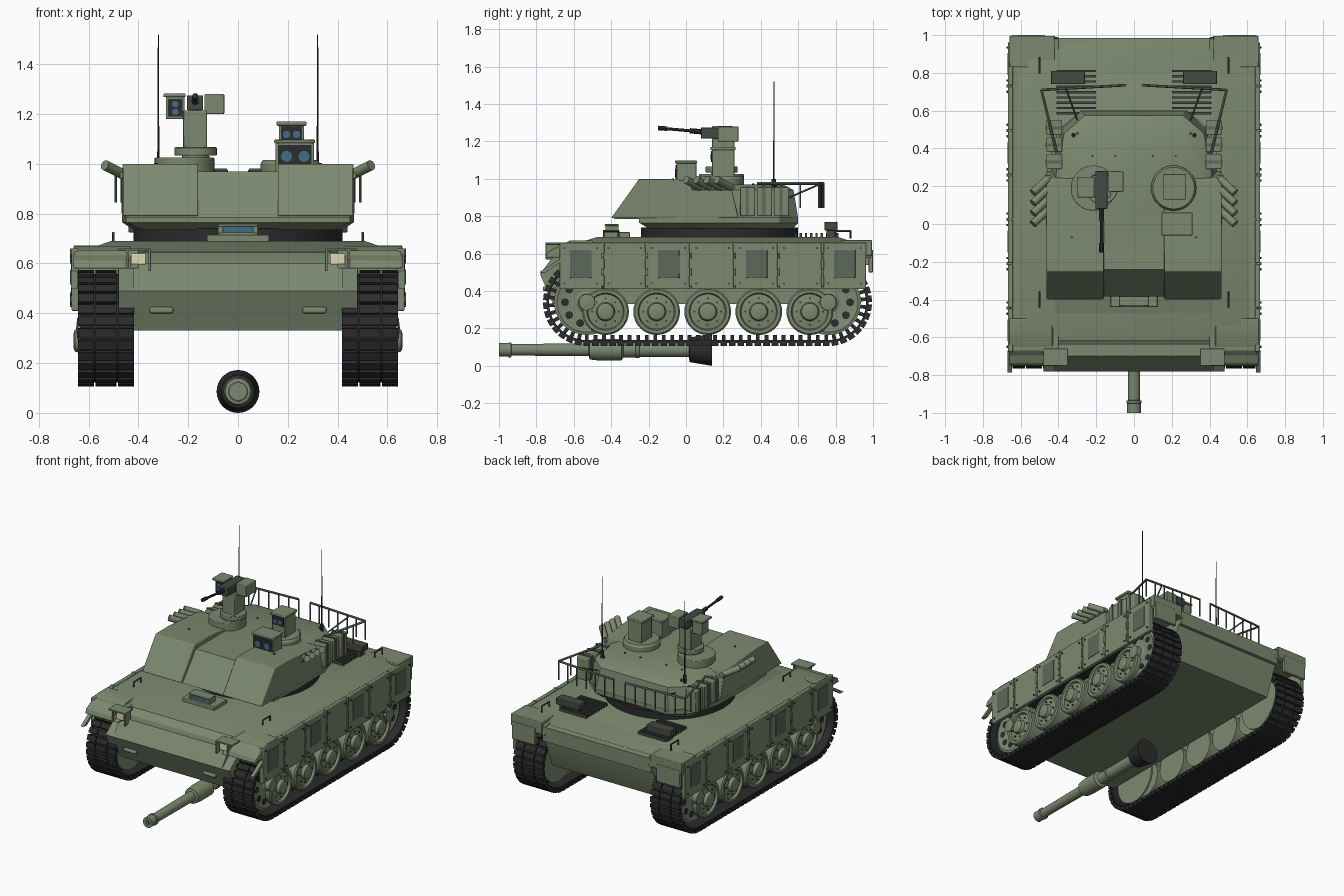
import bpy, bmesh, math
from mathutils import Vector, Matrix

if "Cube" in bpy.data.objects:
    bpy.data.objects.remove(bpy.data.objects["Cube"])

def mat(name, c):
    m = bpy.data.materials.new(name)
    m.diffuse_color = (*c, 1)
    m.use_nodes = True
    m.node_tree.nodes["Principled BSDF"].inputs["Base Color"].default_value = m.diffuse_color
    return m

GREEN = mat("green_paint", (0.20, 0.25, 0.16))
DARK = mat("dark_rubber", (0.025, 0.025, 0.025))
STEEL = mat("dark_steel", (0.06, 0.065, 0.055))
PANEL = mat("panel_green", (0.11, 0.14, 0.10))
GLASS = mat("blue_glass", (0.05, 0.16, 0.24))
LAMP = mat("lamp_cream", (0.75, 0.68, 0.45))

# ---- helpers: geometry is added to a bmesh in world coordinates ----
def box(bm, x0, x1, y0, y1, z0, z1, M=Matrix()):
    T = Matrix.Translation(((x0+x1)/2, (y0+y1)/2, (z0+z1)/2)) @ Matrix.Diagonal((x1-x0, y1-y0, z1-z0, 1))
    bmesh.ops.create_cube(bm, size=1, matrix=M @ T)

def rod(bm, p, q, r, r2=None, n=12):
    p, q = Vector(p), Vector(q)
    d = q - p
    T = Matrix.Translation((p+q)/2) @ d.to_track_quat('Z', 'Y').to_matrix().to_4x4()
    bmesh.ops.create_cone(bm, cap_ends=True, segments=n, radius1=r, radius2=r if r2 is None else r2, depth=d.length, matrix=T)

def loft(bm, rings):
    vs = [[bm.verts.new(p) for p in ring] for ring in rings]
    n = len(vs[0])
    for a, b in zip(vs, vs[1:]):
        for i in range(n):
            bm.faces.new((a[i], a[(i+1) % n], b[(i+1) % n], b[i]))
    bm.faces.new(vs[0]); bm.faces.new(vs[-1])

def prism(bm, prof, x0, x1):
    loft(bm, [[(x, y, z) for y, z in prof] for x in (x0, x1)])

def lathe(bm, prof, c, axis='x', n=32):
    rings = []
    for a, r in prof:
        ring = []
        for i in range(n):
            t = 2*math.pi*i/n
            u, v = r*math.cos(t), r*math.sin(t)
            ring.append((a, c[0]+u, c[1]+v) if axis == 'x' else (c[0]+u, a, c[1]+v) if axis == 'y' else (c[0]+u, c[1]+v, a))
        rings.append(ring)
    loft(bm, rings)

def both(half, z):
    return [(x, y, z) for x, y in half] + [(-x, y, z) for x, y in reversed(half)]

def part(name, fn, m=GREEN, mirror=False, bevel=0):
    bm = bmesh.new()
    fn(bm)
    bmesh.ops.recalc_face_normals(bm, faces=bm.faces)
    me = bpy.data.meshes.new(name)
    bm.to_mesh(me); bm.free()
    me.materials.append(m)
    ob = bpy.data.objects.new(name, me)
    bpy.context.collection.objects.link(ob)
    if bevel:
        b = ob.modifiers.new("bevel", 'BEVEL')
        b.width, b.segments, b.limit_method = bevel, 2, 'ANGLE'
    if mirror:
        ob.modifiers.new("mirror", 'MIRROR').use_mirror_merge = False
    bpy.ops.object.select_all(action='DESELECT')
    ob.select_set(True)
    bpy.context.view_layer.objects.active = ob
    bpy.ops.object.shade_smooth_by_angle(angle=math.radians(30))
    return ob

def boxes(name, lst, m=GREEN, mirror=False, bevel=0.004):
    part(name, lambda bm: [box(bm, *b) for b in lst], m, mirror, bevel)

def rods(name, lst, m=GREEN, mirror=False):
    part(name, lambda bm: [rod(bm, *r) for r in lst], m, mirror)

# ---- hull ----
part("lower_hull", lambda bm: prism(bm, [(-.78, .49), (-.71, .33), (.88, .33), (.97, .56), (.97, .6), (-.7, .6)], -.42, .42))
part("nose_plate", lambda bm: prism(bm, [(-.78, .49), (-.745, .41), (-.70, .41), (-.6, .6), (-.64, .6)], -.48, .48))
part("upper_hull", lambda bm: prism(bm, [(-.78, .49), (-.64, .6), (-.47, .69), (.80, .69), (.88, .65), (.985, .64), (.985, .54), (-.66, .5)], -.42, .42))
part("deck", lambda bm: loft(bm, [both([(.64, -.62), (.64, .95)], .645), both([(.51, -.47), (.51, .81)], .69)]), bevel=.004)
part("sponson", lambda bm: prism(bm, [(-.755, .58), (-.67, .655), (.98, .655), (.99, .58)], .40, .655), mirror=True, bevel=.005)
boxes("rear_mudguard", [(.42, .66, .83, .995, .59, .672), (.47, .65, .975, 1.0, .5, .62)], mirror=True)
part("front_fender", lambda bm: prism(bm, [(-.75, .58), (-.74, .61), (-.62, .67), (-.5, .67), (-.5, .58)], .43, .66), mirror=True, bevel=.005)
part("mud_flap", lambda bm: prism(bm, [(-.785, .50), (-.67, .575), (-.67, .555), (-.75, .50)], .645, .67), mirror=True)
boxes("headlight_guard", [(.35, .36, -.75, -.68, .57, .66), (.35, .48, -.75, -.66, .65, .66), (.44, .45, -.75, -.68, .58, .66)], mirror=True, bevel=.002)
boxes("headlight", [(.37, .43, -.735, -.68, .595, .64)], LAMP, True)
boxes("tow_bar", [(.26, .355, -.765, -.73, .40, .425)], mirror=True, bevel=.008)
rods("glacis_bolts", [((x, -.64, .575), (x, -.648, .59), .006, None, 8) for x in (0, .08, .17, .28)], STEEL, True)
rods("deck_handles", [r for y in (-.44, .80) for r in (((.50, y, .68), (.50, y, .725), .005), ((.50, y+.08, .68), (.50, y+.08, .725), .005), ((.50, y-.003, .722), (.50, y+.083, .722), .005))], STEEL, True)

# ---- side skirts: seven panels with hinges, hatch plates and bolts ----
P = [-.68 + .235*i for i in range(8)]
boxes("side_skirt", [(.64, .668, a+.003, b-.003, .41, .66) for a, b in zip(P, P[1:])], mirror=True)
boxes("skirt_plates", [(.66, .671, a+.06, b-.06, .47, .62) for a, b in list(zip(P, P[1:]))[::2]], PANEL, True, .002)
boxes("skirt_hinges", [(.66, .675, y-.008, y+.008, z, z+.06) for y in P[1:-1] for z in (.425, .515, .6)], GREEN, True, .003)
rods("skirt_bolts", [((.66, y+dy, z), (.675, y+dy, z), .006, None, 8) for y in P[:-1] for dy in (.03, .205) for z in (.44, .63)], STEEL, True)

# ---- running gear ----
Y0, Y1, ZC, R = -.53, .76, .34, .215
N = 86
L = Y1 - Y0
TOTAL = 2*L + 2*math.pi*R

def loop_at(d):
    arc = math.pi*R
    if d < L: return Y0+d, -math.pi/2
    d -= L
    if d < arc: return Y1, -math.pi/2 + d/R
    d -= arc
    if d < L: return Y1-d, math.pi/2
    return Y0, math.pi/2 + (d-L)/R

def links(bm):
    for i in range(N):
        y, a = loop_at(TOTAL*i/N)
        M = Matrix.Translation((0, y, ZC)) @ Matrix.Rotation(a, 4, 'X')
        for x0, x1 in ((.417, .482), (.488, .572), (.578, .643)):
            box(bm, x0, x1, R-.008, R+.019, -.018, .018, M)
        box(bm, .52, .54, R-.04, R, -.01, .01, M)

def band(bm):
    rings = []
    for x, r in ((.425, .203), (.425, .217), (.635, .217), (.635, .203), (.425, .203)):
        rings.append([bm.verts.new((x, y+r*math.cos(a), ZC+r*math.sin(a))) for y, a in (loop_at(TOTAL*i/N) for i in range(N))])
    for p, q in zip(rings, rings[1:]):
        for i in range(N):
            bm.faces.new((p[i], p[(i+1) % N], q[(i+1) % N], q[i]))
    bmesh.ops.remove_doubles(bm, verts=bm.verts, dist=.0001)

part("track_links", links, DARK, True)
part("track_band", band, DARK, True)
WY = [-.43 + .273*i for i in range(5)]
wheel = [(.46, .02), (.46, .125), (.632, .125), (.64, .117), (.64, .10), (.625, .094), (.632, .05), (.655, .044), (.66, .03), (.66, .004)]
part("road_wheels", lambda bm: [lathe(bm, wheel, (y, .29)) for y in WY], GREEN, True)
rods("wheel_bolts", [((.62, y+.07*math.cos(t), .29+.07*math.sin(t)), (.636, y+.07*math.cos(t), .29+.07*math.sin(t)), .006, None, 6)
     for y in WY for t in [math.pi*k/4 for k in range(8)]], STEEL, True)
drum = [(.45, .02), (.45, .175), (.60, .175), (.605, .16), (.60, .15), (.60, .06), (.61, .045), (.645, .043), (.65, .004)]
part("drive_wheels", lambda bm: [lathe(bm, drum, (y, ZC)) for y in (Y0, Y1)], GREEN, True)
rods("drive_wheel_holes", [((.59, y+.117*math.cos(t), ZC+.117*math.sin(t)), (.603, y+.117*math.cos(t), ZC+.117*math.sin(t)), .021, None, 16)
     for y in (Y0, Y1) for t in [math.pi*k/5 for k in range(10)]], DARK, True)

# ---- turret ----
part("turret_ring", lambda bm: lathe(bm, [(.68, .42), (.74, .42)], (0, .18), 'z', 48), DARK)
part("turret_base", lambda bm: loft(bm, [both([(.38, -.2), (.42, 0), (.42, .3), (.37, .5), (.25, .57)], .735),
     both([(.45, -.25), (.465, 0), (.46, .3), (.40, .5), (.28, .6)], .765), both([(.45, -.25), (.465, 0), (.46, .3), (.40, .5), (.28, .6)], .795)]))
part("turret_body", lambda bm: loft(bm, [both([(.45, -.385), (.46, 0), (.44, .28), (.385, .5), (.28, .6)], .785),
     both([(.45, -.26), (.45, 0), (.41, .28), (.37, .48), (.26, .575)], .94),
     both([(.44, -.24), (.43, 0), (.35, .28), (.32, .40), (.24, .52)], .97)]))
part("turret_cheek", lambda bm: prism(bm, [(-.40, .79), (-.25, 1.0), (-.1, 1.0), (.24, .972), (.28, .79)], .16, .463), mirror=True, bevel=.004)
boxes("stowage_boxes", [(.38, .463, y, y+.08, .80, .955) for y in (.29, .38, .47)], mirror=True, bevel=.006)
boxes("stowage_straps", [(.375, .468, y+.03, y+.045, .80, .96) for y in (.29, .38, .47)], PANEL, True, 0)
rods("smoke_launchers", [((.455, y+.075, .955), (.535, y, .995), .021, None, 16) for y in (.0, .055, .11, .165)], GREEN, True)
boxes("launcher_bracket", [(.44, .475, .03, .26, .94, .965)], mirror=True)
rods("antennas", [((.32, .47, .93), (.32, .47, 1.0), .012), ((.32, .47, 1.0), (.32, .47, 1.52), .0045, .002, 8)], DARK, True)
rods("roof_bolts", [((x, y, .96), (x, y, z), .007, None, 8) for x, y, z in ((.33, -.07, 1.003), (.30, .48, .973), (.1, .36, .975), (.22, .36, .975))], STEEL, True)

# rear basket rail
A, B, C = Vector((.41, .38, .975)), Vector((.49, .71, .975)), Vector((.045, .735, .975))
posts = [A.lerp(B, t) for t in (.1, .4, .7, 1)] + [B.lerp(C, t/6) for t in range(1, 7)]
rods("basket_rail", [(A, B, .007), (B, C, .007)] + [(p, p-Vector((0, 0, .13)), .005, None, 8) for p in posts] +
     [((.3, .55, .9), (.36, .717, .972), .005)], PANEL, True)

# rear deck grilles and boxes
boxes("engine_grille", [(.20, .41, y, y+.012, .69, .71) for y in [.58+.028*k for k in range(9)]], STEEL, True, 0)
boxes("deck_case", [(.26, .44, .74, .81, .725, .77)], STEEL, True)
boxes("deck_case_feet", [(x, x+.03, .75, .80, .68, .73) for x in (.28, .39)], STEEL, True, 0)

# driver periscope
boxes("driver_hatch", [(-.125, .125, -.44, -.3, .68, .715), (-.08, .08, -.43, -.36, .71, .725), (-.08, .08, -.435, -.36, .748, .758), (-.08, -.06, -.43, -.36, .72, .75), (.06, .08, -.43, -.36, .72, .75)])
boxes("driver_glass", [(-.065, .065, -.425, -.37, .72, .75)], GLASS)

# ---- roof equipment ----
part("weapon_cupola", lambda bm: (lathe(bm, [(.95, .12), (1.025, .12)], (-.215, .19), 'z', 40), lathe(bm, [(1.02, .055), (1.035, .055)], (-.17, .19), 'z'), lathe(bm, [(1.033, .085), (1.067, .085)], (-.17, .19), 'z')), bevel=.004)
boxes("weapon_mount", [(-.22, -.125, .14, .26, 1.06, 1.215), (-.135, -.055, .17, .28, 1.2, 1.28), (-.30, -.21, .14, .25, 1.268, 1.282), (-.29, -.215, .16, .24, 1.18, 1.27)])
boxes("roof_gun_body", [(-.205, -.14, .08, .28, 1.215, 1.275)], STEEL)
rods("roof_gun_barrel", [((-.172, .1, 1.25), (-.172, -.15, 1.272), .008), ((-.172, -.10, 1.268), (-.172, -.15, 1.272), .012), ((-.172, .1, 1.25), (-.172, .02, 1.257), .014)], DARK)
boxes("weapon_sight_face", [(-.282, -.223, .154, .165, 1.19, 1.26)], DARK, bevel=0)
part("sight_cupola", lambda bm: lathe(bm, [(.95, .12), (1.0, .12), (1.015, .11)], (.21, .19), 'z', 40))
boxes("sights", [(.15, .305, -.05, .055, .96, 1.085), (.145, .31, -.06, .06, 1.083, 1.097), (.165, .265, .14, .26, 1.0, 1.155), (.155, .275, .13, .265, 1.153, 1.17)])
boxes("sight_faces", [(.16, .295, -.056, -.045, 1.0, 1.075), (.172, .258, .134, .145, 1.09, 1.15)], DARK, bevel=0)
rods("sight_lenses", [((x, y, z), (x, y-.006, z), r, None, 20) for x, y, z, r in ((.195, -.054, 1.03, .022), (.265, -.054, 1.03, .022), (.195, .136, 1.118, .015), (.235, .136, 1.118, .015), (-.252, .156, 1.24, .013), (-.252, .156, 1.208, .013))], GLASS)

# ---- main gun, lying low under the hull ----
gun = [(-1.0, .02), (-1.0, .036), (-.95, .036), (-.948, .040), (-.935, .040), (-.933, .031), (-.52, .034), (-.515, .052), (-.46, .058), (-.345, .058), (-.335, .040),
       (-.27, .040), (-.268, .045), (-.25, .045), (-.248, .038), (.03, .040)]
part("gun_barrel", lambda bm: lathe(bm, gun, (0, .086), 'y'))
part("gun_bore", lambda bm: lathe(bm, [(-1.0, .021), (-.98, .021)], (0, .086), 'y'), DARK)
part("gun_mantlet", lambda bm: lathe(bm, [(.015, .04), (.02, .066), (.14, .086), (.14, .02)], (0, .086), 'y'), DARK)
